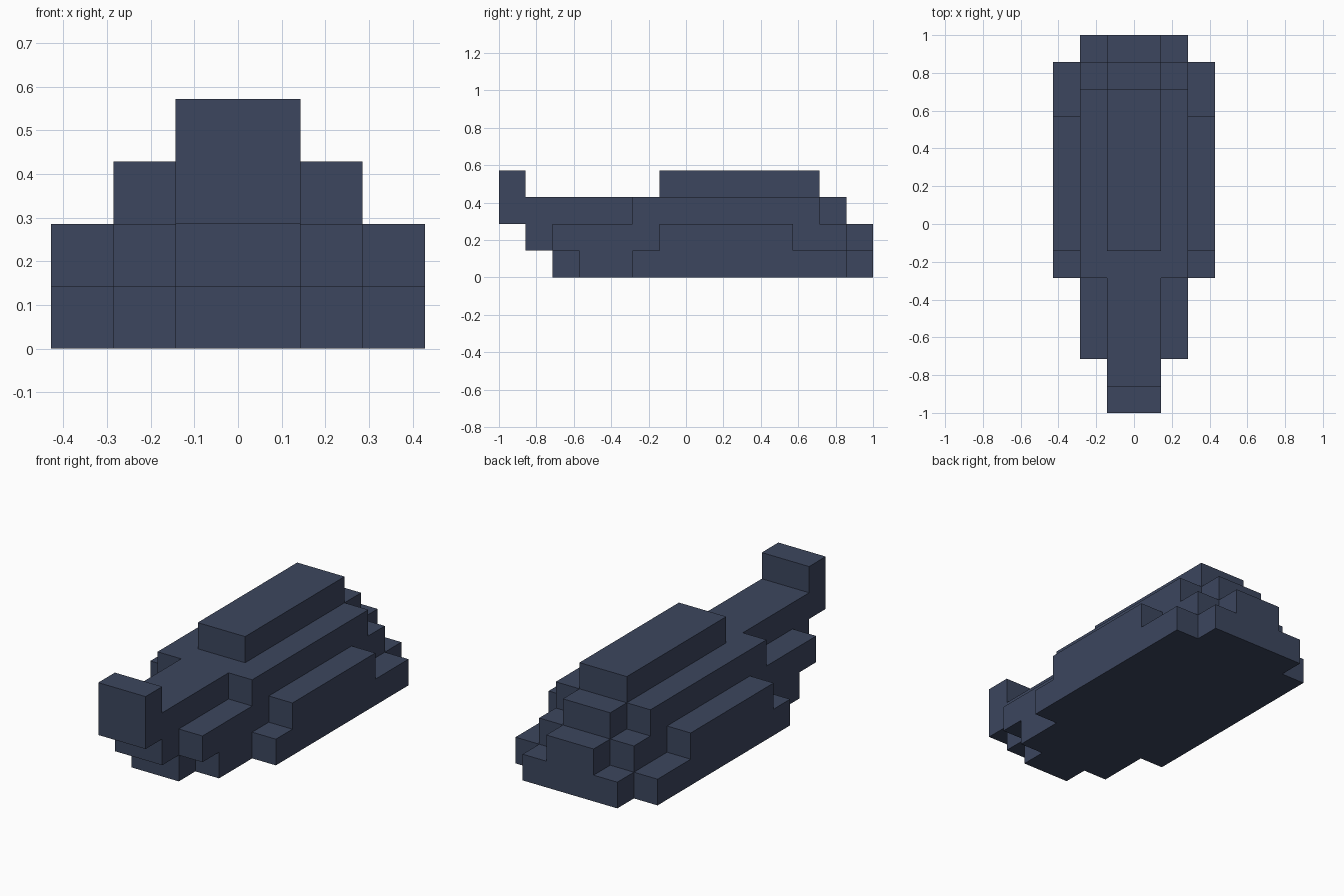
import bpy
import bmesh
from mathutils import Vector

cube = bpy.data.objects.get("Cube")
if cube:
    bpy.data.objects.remove(cube, do_unlink=True)

U = 1 / 7  # size of one block

slate = bpy.data.materials.new("slate blue")
slate.use_nodes = True
COLOUR = (0.045, 0.061, 0.112, 1)
slate.diffuse_color = COLOUR
slate.node_tree.nodes["Principled BSDF"].inputs["Base Color"].default_value = COLOUR

# Each part: bottom level, top level, then (half width, front, back) boxes in blocks
PARTS = {
    "hull_base": (0, 1, [(1, -5, 7), (2, -4, 7), (3, -2, 6)]),
    "hull_sides": (1, 2, [(1, -6, 7), (2, -5, 6), (3, -1, 4)]),
    "deck": (2, 3, [(1, -7, 6), (2, -2, 5)]),
    "cabin": (3, 4, [(1, -1, 5)]),
    "prow_post": (3, 4, [(1, -7, -6)]),
}


def blocks(z0, z1, boxes):
    return {(x, y, z) for half, y0, y1 in boxes
            for x in range(-half, half) for y in range(y0, y1) for z in range(z0, z1)}


cells = {name: blocks(*spec) for name, spec in PARTS.items()}
filled = set().union(*cells.values())


def build(name, own):
    """Make the outer faces of a group of blocks, leaving out hidden joints."""
    bm = bmesh.new()
    for cell in own:
        for axis in range(3):
            for side in (0, 1):
                n = list(cell)
                n[axis] += 2 * side - 1
                if tuple(n) in filled:
                    continue
                a, b = (axis + 1) % 3, (axis + 2) % 3
                corners = []
                for i, j in ((0, 0), (1, 0), (1, 1), (0, 1)):
                    p = Vector(cell)
                    p[axis] += side
                    p[a] += i
                    p[b] += j
                    corners.append(bm.verts.new(p * U))
                bm.faces.new(corners if side else corners[::-1])
    bmesh.ops.remove_doubles(bm, verts=bm.verts[:], dist=0.001)
    # Merge the block grid into large flat faces
    bmesh.ops.dissolve_limit(bm, angle_limit=0.01, verts=bm.verts[:], edges=bm.edges[:])
    mesh = bpy.data.meshes.new(name)
    bm.to_mesh(mesh)
    bm.free()
    mesh.materials.append(slate)
    bpy.context.collection.objects.link(bpy.data.objects.new(name, mesh))


for part, own in cells.items():
    build(part, own)
